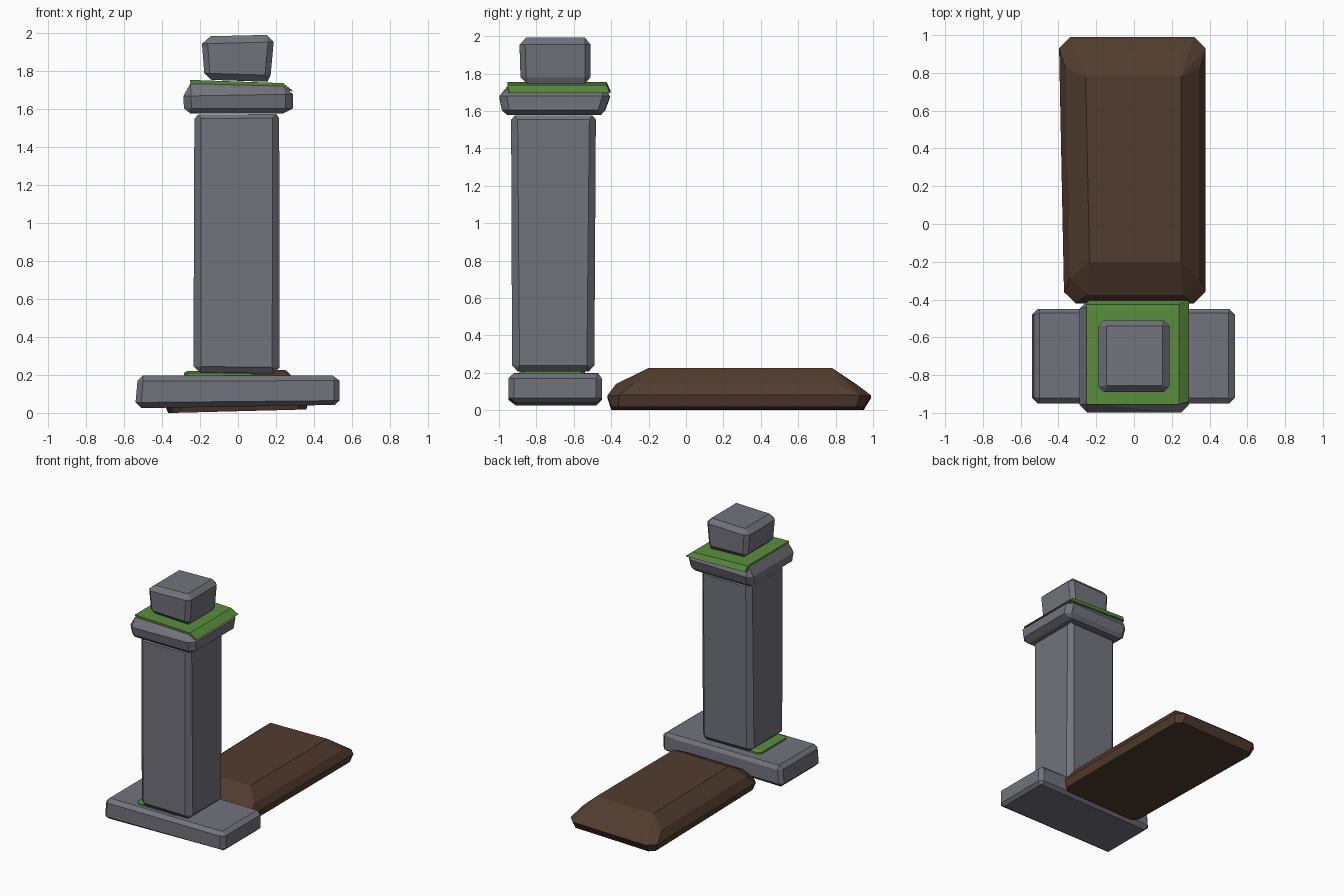
import bpy, bmesh, math


def material(name, rgb):
    m = bpy.data.materials.new(name)
    m.diffuse_color = (*rgb, 1)
    return m


STONE = material("stone", (0.17, 0.17, 0.205))
MOSS = material("moss", (0.10, 0.27, 0.045))
SOIL = material("soil", (0.082, 0.045, 0.028))


def block(name, mat, rings, skew=0.0):
    """Rough-hewn convex block.
    Each ring: height at left, height at right, x0, x1, y0, y1, corner cut."""
    bm = bmesh.new()
    for zl, zr, x0, x1, y0, y1, c in rings:
        for x, sx in ((x0, 1), (x1, -1)):
            for y, sy in ((y0, 1), (y1, -1)):
                pts = [(x + sx * c, y), (x, y + sy * c)] if c else [(x, y)]
                for px, py in pts:
                    z = zl + (zr - zl) * (px - x0) / (x1 - x0)
                    if px < 0:
                        px -= skew * py
                    bm.verts.new((px, py, z))
    res = bmesh.ops.convex_hull(bm, input=bm.verts[:])
    loose = [v for v in bm.verts if not v.link_faces]
    bmesh.ops.delete(bm, geom=loose, context='VERTS')
    bmesh.ops.dissolve_limit(bm, angle_limit=math.radians(2),
                             verts=bm.verts[:], edges=bm.edges[:])
    bmesh.ops.recalc_face_normals(bm, faces=bm.faces[:])
    me = bpy.data.meshes.new(name)
    bm.to_mesh(me)
    bm.free()
    me.materials.append(mat)
    ob = bpy.data.objects.new(name, me)
    bpy.context.collection.objects.link(ob)
    return ob


# Plinth slab under the column
block("base_slab", STONE, [
    (0.025, 0.042, -0.51, 0.51, -0.91, -0.48, 0),
    (0.055, 0.065, -0.54, 0.535, -0.95, -0.45, 0.03),
    (0.168, 0.170, -0.53, 0.535, -0.95, -0.45, 0.03),
    (0.198, 0.196, -0.50, 0.50, -0.92, -0.47, 0)])

# Tall column
block("column", STONE, [
    (0.213, 0.207, -0.20, 0.185, -0.90, -0.52, 0),
    (0.245, 0.240, -0.235, 0.22, -0.93, -0.49, 0.04),
    (1.550, 1.555, -0.23, 0.217, -0.935, -0.482, 0.035),
    (1.572, 1.575, -0.21, 0.20, -0.915, -0.50, 0)])

# Flared capital
block("capital", STONE, [
    (1.577, 1.577, -0.25, 0.235, -0.955, -0.455, 0),
    (1.605, 1.605, -0.285, 0.29, -0.985, -0.43, 0.04),
    (1.670, 1.680, -0.288, 0.29, -0.998, -0.407, 0.04),
    (1.738, 1.725, -0.25, 0.235, -0.95, -0.44, 0)])

# Moss draped over the capital
block("capital_moss", MOSS, [
    (1.712, 1.695, -0.25, 0.292, -0.95, -0.405, 0.01),
    (1.755, 1.738, -0.252, 0.238, -0.955, -0.425, 0)])

# Finial stone on top
block("top_stone", STONE, [
    (1.755, 1.745, -0.14, 0.155, -0.85, -0.54, 0),
    (1.790, 1.780, -0.178, 0.172, -0.885, -0.51, 0.03),
    (1.945, 1.955, -0.19, 0.188, -0.89, -0.51, 0.03),
    (1.985, 1.992, -0.145, 0.15, -0.855, -0.54, 0)])

# Moss patch at the column foot
block("foot_moss", MOSS, [
    (0.190, 0.190, -0.285, 0.09, -0.89, -0.54, 0.02),
    (0.210, 0.208, -0.285, 0.09, -0.89, -0.54, 0.02),
    (0.222, 0.215, -0.265, 0.07, -0.87, -0.56, 0)])

# Earth mound behind the column
block("earth_mound", SOIL, [
    (0.000, 0.018, -0.35, 0.36, -0.40, 0.95, 0.04),
    (0.065, 0.080, -0.378, 0.378, -0.42, 0.99, 0.06),
    (0.135, 0.140, -0.345, 0.345, -0.375, 0.91, 0.09),
    (0.220, 0.226, -0.24, 0.25, -0.20, 0.78, 0)], skew=0.02)
